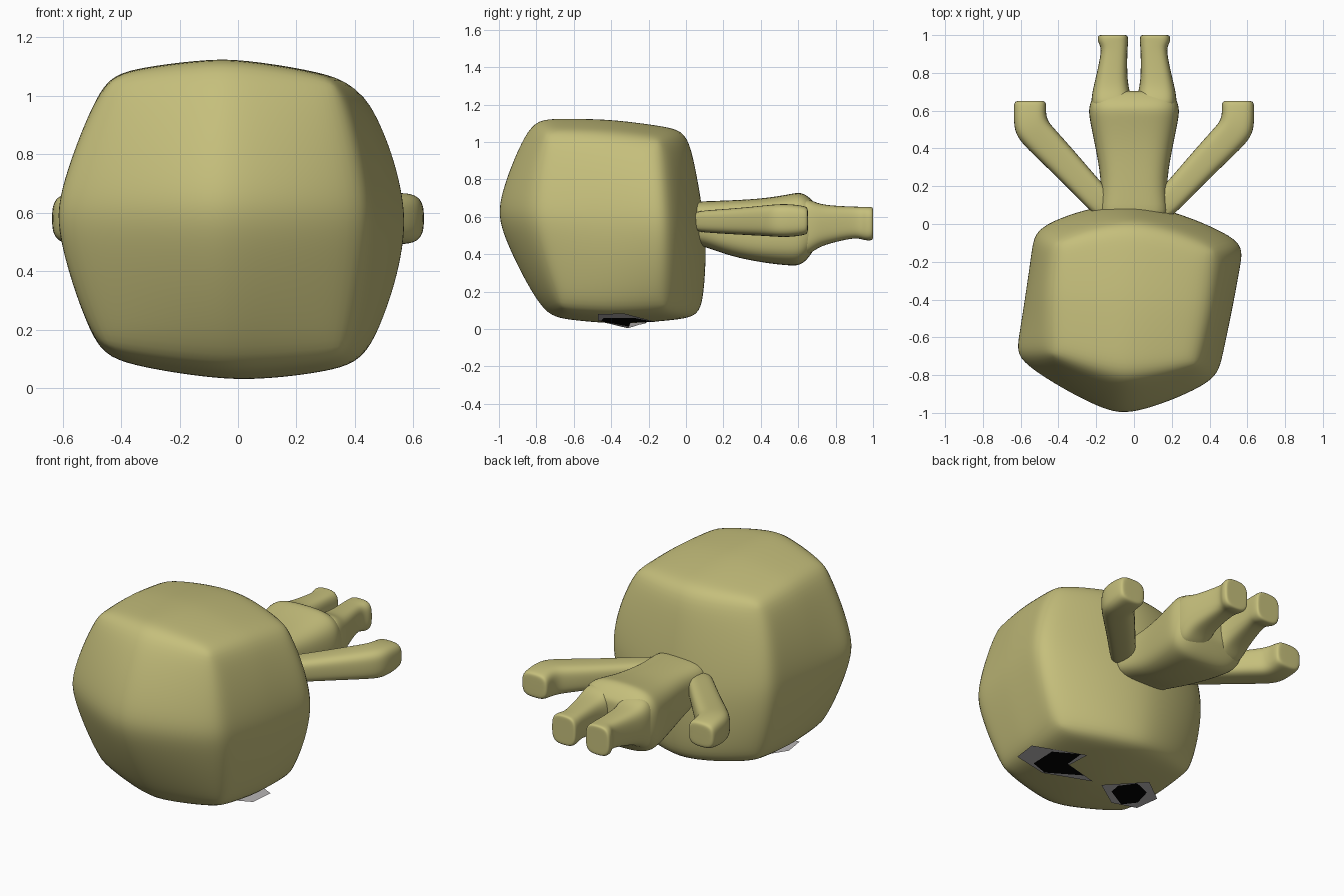
import bpy, bmesh, math
from mathutils import Vector

if "Cube" in bpy.data.objects:
    bpy.data.objects.remove(bpy.data.objects["Cube"])


def material(name, rgb):
    m = bpy.data.materials.new(name)
    m.diffuse_color = (*rgb, 1)
    m.use_nodes = True
    m.node_tree.nodes["Principled BSDF"].inputs["Base Color"].default_value = m.diffuse_color
    return m


OLIVE = material("olive_skin", (0.56, 0.52, 0.2))
GREY = material("eye_grey", (0.5, 0.48, 0.48))
BLACK = material("pupil_black", (0.001, 0.001, 0.001))


def finish(bm, name, mat, smooth=True):
    me = bpy.data.meshes.new(name)
    bm.to_mesh(me)
    bm.free()
    me.materials.append(mat)
    for p in me.polygons:
        p.use_smooth = smooth
    ob = bpy.data.objects.new(name, me)
    bpy.context.collection.objects.link(ob)
    return ob


def loft(name, rings, sides=16, power=0.62):
    """Skin of rounded-rectangle rings: (ax, ay, bx, by, z_low, z_high)."""
    bm = bmesh.new()
    loops = []
    for ax, ay, bx, by, lo, hi in rings:
        a, b = Vector((ax, ay)), Vector((bx, by))
        loop = []
        for i in range(sides):
            t = 2 * math.pi * (i + 0.5) / sides
            c, s = math.cos(t), math.sin(t)
            u = math.copysign(abs(c) ** power, c)
            v = math.copysign(abs(s) ** power, s)
            p = (a + b) / 2 + (b - a) / 2 * u
            loop.append(bm.verts.new((p.x, p.y, (lo + hi) / 2 + (hi - lo) / 2 * v)))
        loops.append(loop)
    for l0, l1 in zip(loops, loops[1:]):
        for i in range(sides):
            j = (i + 1) % sides
            bm.faces.new((l0[i], l0[j], l1[j], l1[i]))
    bm.faces.new(loops[0])
    bm.faces.new(loops[-1])
    bmesh.ops.recalc_face_normals(bm, faces=bm.faces[:])
    ob = finish(bm, name, OLIVE)
    sub = ob.modifiers.new("round", 'SUBSURF')
    sub.levels = sub.render_levels = 2


def plate(name, outline, side, mat, drop):
    """Flat downward-facing plate that rises towards the outside."""
    bm = bmesh.new()
    f = bm.faces.new([bm.verts.new((side * x, y, .004 + .19 * (x - .03) - drop))
                      for x, y in outline])
    f.normal_update()
    if f.normal.z > 0:
        f.normal_flip()
    finish(bm, name, mat, smooth=False)


# Head: slightly twisted, bulging rounded box; layers bottom, middle, top,
# each with rows back, centre, front running left to right
HEAD = [
    [[(-.45, -.06, .12), (0, .08, .065), (.43, -.11, .09)],
     [(-.47, -.35, .105), (0, -.35, .027), (.42, -.40, .085)],
     [(-.47, -.63, .13), (-.05, -.75, .065), (.37, -.67, .10)]],
    [[(-.53, -.03, .58), (0, .11, .50), (.59, -.10, .57)],
     [(-.58, -.38, .58), (0, -.4, .6), (.525, -.45, .58)],
     [(-.64, -.71, .60), (-.08, -1.03, .61), (.45, -.82, .60)]],
    [[(-.42, -.10, 1.05), (0, .01, 1.06), (.43, -.14, 1.02)],
     [(-.45, -.38, 1.07), (-.03, -.4, 1.12), (.40, -.46, 1.05)],
     [(-.44, -.70, 1.07), (-.05, -.82, 1.125), (.34, -.75, 1.06)]],
]


def weights(t, sharp=0.25):
    m = (1 - sharp) * t * t + sharp * abs(t)
    return (m - t) / 2, 1 - m, (m + t) / 2


bm = bmesh.new()
bmesh.ops.create_cube(bm, size=2)
bmesh.ops.subdivide_edges(bm, edges=bm.edges[:], cuts=15, use_grid_fill=True)
for v in bm.verts:
    x, y, z = v.co
    sharp = 0.25 + 0.35 * max(0, -y)      # the face side comes to a blunt ridge
    wx, wy, wz = weights(x, sharp), weights(-y), weights(z, sharp)
    p = Vector()
    for k in range(3):
        for j in range(3):
            for i in range(3):
                p += Vector(HEAD[k][j][i]) * (wx[i] * wy[j] * wz[k])
    v.co = p
bmesh.ops.recalc_face_normals(bm, faces=bm.faces[:])
head = finish(bm, "head", OLIVE)
mod = head.modifiers.new("soften", 'SMOOTH')
mod.factor, mod.iterations = 0.5, 8
sub = head.modifiers.new("round", 'SUBSURF')
sub.levels = sub.render_levels = 1

# Torso: widening towards the hips
loft("torso", [(-w, y, w, y, lo, hi) for y, w, lo, hi in (
    (0.00, .19, .46, .68), (.10, .18, .44, .685), (.24, .175, .385, .69),
    (.42, .21, .35, .70), (.56, .24, .335, .725), (.61, .243, .337, .735),
    (.65, .232, .37, .715), (.685, .215, .425, .68), (.70, .19, .45, .66),
    (.705, .15, .48, .63))])

for side, s in (("right", 1), ("left", -1)):
    # Leg with a slightly flared foot
    loft(side + "_leg", [(s * a, y, s * b, y, lo, hi) for y, a, b, lo, hi in (
        (.60, .01, .225, .39, .69), (.65, .012, .228, .39, .70),
        (.70, .02, .222, .43, .675),
        (.76, .035, .207, .455, .662), (.90, .035, .175, .488, .655),
        (.94, .032, .178, .478, .655), (.965, .03, .193, .472, .655),
        (.992, .03, .193, .472, .655), (1.0, .038, .184, .482, .648),
        (1.0, .05, .17, .50, .63))])
    # Arm angled outward, with a mitten hand pointing back
    loft(side + "_arm", [(s * ax, ay, s * bx, by, lo, hi) for ax, ay, bx, by, lo, hi in (
        (.05, .09, .15, -.01, .52, .63), (.16, .205, .262, .10, .512, .638),
        (.30, .37, .42, .26, .502, .65), (.42, .505, .575, .405, .495, .665),
        (.452, .54, .632, .475, .49, .67), (.465, .58, .638, .56, .492, .668),
        (.463, .625, .638, .625, .50, .66), (.467, .65, .632, .65, .508, .652),
        (.49, .652, .61, .652, .53, .63))])

# Eyes: grey plates with black pupils just beneath; the right one is notched
EYES = {
    "right": (1, [(.445, -.33), (.43, -.47), (.25, -.47), (.03, -.31), (.205, -.30), (.20, -.155)],
              [(.345, -.28), (.34, -.44), (.25, -.455), (.10, -.305), (.22, -.295), (.23, -.17)]),
    "left": (-1, [(.445, -.335), (.42, -.475), (.24, -.475), (.03, -.31), (.255, -.175)],
             [(.33, -.285), (.37, -.41), (.30, -.465), (.135, -.35), (.12, -.275), (.20, -.21)]),
}
for name, (s, outer, inner) in EYES.items():
    plate(name + "_eye", outer, s, GREY, 0)
    plate(name + "_pupil", inner, s, BLACK, .004)
